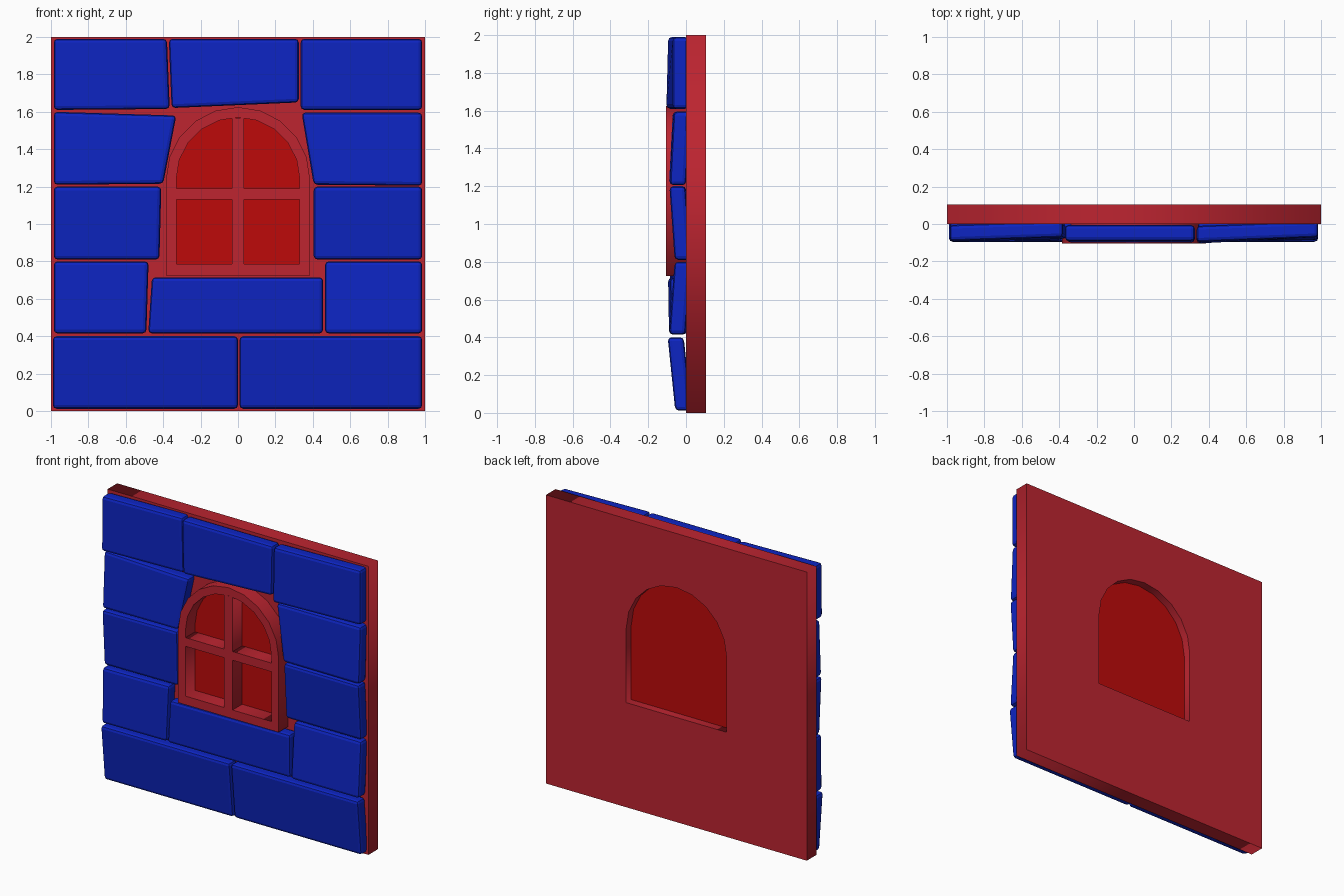
import bpy, bmesh, math
from mathutils import Vector

cube = bpy.data.objects.get("Cube")
if cube:
    bpy.data.objects.remove(cube, do_unlink=True)


def material(name, rgb):
    m = bpy.data.materials.new(name)
    m.use_nodes = True
    m.diffuse_color = (*rgb, 1)
    m.node_tree.nodes["Principled BSDF"].inputs["Base Color"].default_value = (*rgb, 1)
    return m


RED = material("wall red", (0.51, 0.018, 0.03))
PANE = material("pane red", (0.51, 0.003, 0.003))
BLUE = material("stone blue", (0.004, 0.018, 0.54))


def arch(half, bottom, spring=1.24, steps=10):
    """Window outline: square sill with a half-round head."""
    head = [(half * math.cos(math.pi * i / steps), spring + half * math.sin(math.pi * i / steps))
            for i in range(steps + 1)]
    return [(-half, bottom), (half, bottom)] + head


def rect(x0, x1, z0, z1):
    return [(x0, z0), (x1, z0), (x1, z1), (x0, z1)]


def plate(name, loops, y0, y1, mat):
    """Flat plate cut from an outline and its holes, extruded along y."""
    cu = bpy.data.curves.new(name, "CURVE")
    cu.dimensions = "2D"
    cu.fill_mode = "BOTH"
    cu.extrude = (y1 - y0) / 2
    for pts in loops:
        s = cu.splines.new("POLY")
        s.points.add(len(pts) - 1)
        for p, (x, z) in zip(s.points, pts):
            p.co = (x, z, 0, 1)
        s.use_cyclic_u = True
    cu.materials.append(mat)
    ob = bpy.data.objects.new(name, cu)
    bpy.context.collection.objects.link(ob)
    ob.rotation_euler.x = math.pi / 2
    ob.location.y = (y0 + y1) / 2
    bpy.ops.object.select_all(action="DESELECT")
    ob.select_set(True)
    bpy.context.view_layer.objects.active = ob
    bpy.ops.object.convert(target="MESH")
    return ob


def stone(name, corners, depths, thick=0.085):
    """Tilted block; corners and front depths run bl, br, tr, tl."""
    bm = bmesh.new()
    front = [bm.verts.new((x, -d, z)) for (x, z), d in zip(corners, depths)]
    back = [bm.verts.new(v.co + Vector((0, thick, 0))) for v in front]
    bm.faces.new(front)
    bm.faces.new(back[::-1])
    for i in range(4):
        j = (i + 1) % 4
        bm.faces.new((front[j], front[i], back[i], back[j]))
    bmesh.ops.recalc_face_normals(bm, faces=bm.faces)
    bmesh.ops.bevel(bm, geom=bm.edges[:], offset=0.02, segments=2, profile=0.5, affect="EDGES")
    me = bpy.data.meshes.new(name)
    bm.to_mesh(me)
    bm.free()
    me.materials.append(BLUE)
    ob = bpy.data.objects.new(name, me)
    bpy.context.collection.objects.link(ob)


# Wall, window frame, glazing bars and pane
HALF, SILL = 0.385, 0.725
plate("wall", [rect(-1, 1, 0, 2), arch(HALF, SILL)], 0, 0.105, RED)
plate("window_frame", [arch(HALF, SILL), arch(0.33, 0.785)], -0.105, 0, RED)
plate("vertical_bar", [rect(-0.032, 0.032, 0.785, 1.568)], -0.105, 0, RED)
for side, x0 in (("right", -0.33), ("left", 0.032)):
    plate(side + "_cross_bar", [rect(x0, x0 + 0.298, 1.13, 1.19)], -0.105, 0, RED)
plate("window_pane", [arch(HALF, SILL)], 0, 0.05, PANE)

# Top course
E = 0.985
stone("top_right_stone", [(-E, 1.61), (-0.365, 1.615), (-0.38, 1.99), (-E, 1.99)], (0.095, 0.08, 0.07, 0.09))
stone("top_middle_stone", [(-0.355, 1.62), (0.325, 1.65), (0.325, 1.99), (-0.37, 1.99)], (0.1, 0.1, 0.09, 0.09))
stone("top_left_stone", [(0.335, 1.61), (E, 1.61), (E, 1.99), (0.335, 1.99)], (0.105, 0.07, 0.07, 0.095))

# Courses beside the window
stone("upper_right_stone", [(-E, 1.21), (-0.4, 1.215), (-0.33, 1.58), (-E, 1.6)], (0.085, 0.09, 0.07, 0.065))
stone("upper_left_stone", [(0.405, 1.21), (E, 1.205), (E, 1.595), (0.34, 1.595)], (0.09, 0.085, 0.065, 0.07))
stone("middle_right_stone", [(-E, 0.81), (-0.42, 0.81), (-0.41, 1.2), (-E, 1.2)], (0.065, 0.06, 0.085, 0.09))
stone("middle_left_stone", [(0.405, 0.81), (E, 0.81), (E, 1.2), (0.405, 1.2)], (0.06, 0.06, 0.088, 0.085))

# Sill course
stone("lower_right_stone", [(-E, 0.415), (-0.49, 0.415), (-0.478, 0.8), (-E, 0.8)], (0.09, 0.085, 0.075, 0.085))
stone("sill_stone", [(-0.48, 0.415), (0.455, 0.415), (0.455, 0.715), (-0.46, 0.715)], (0.09, 0.08, 0.085, 0.095))
stone("lower_left_stone", [(0.465, 0.415), (E, 0.415), (E, 0.8), (0.465, 0.8)], (0.09, 0.088, 0.06, 0.06))

# Bottom course
for side, x0, x1 in (("right", -0.99, 0), ("left", 0.008, E)):
    stone("bottom_%s_stone" % side, rect(x0, x1, 0.012, 0.4), (0.057, 0.057, 0.097, 0.097))
